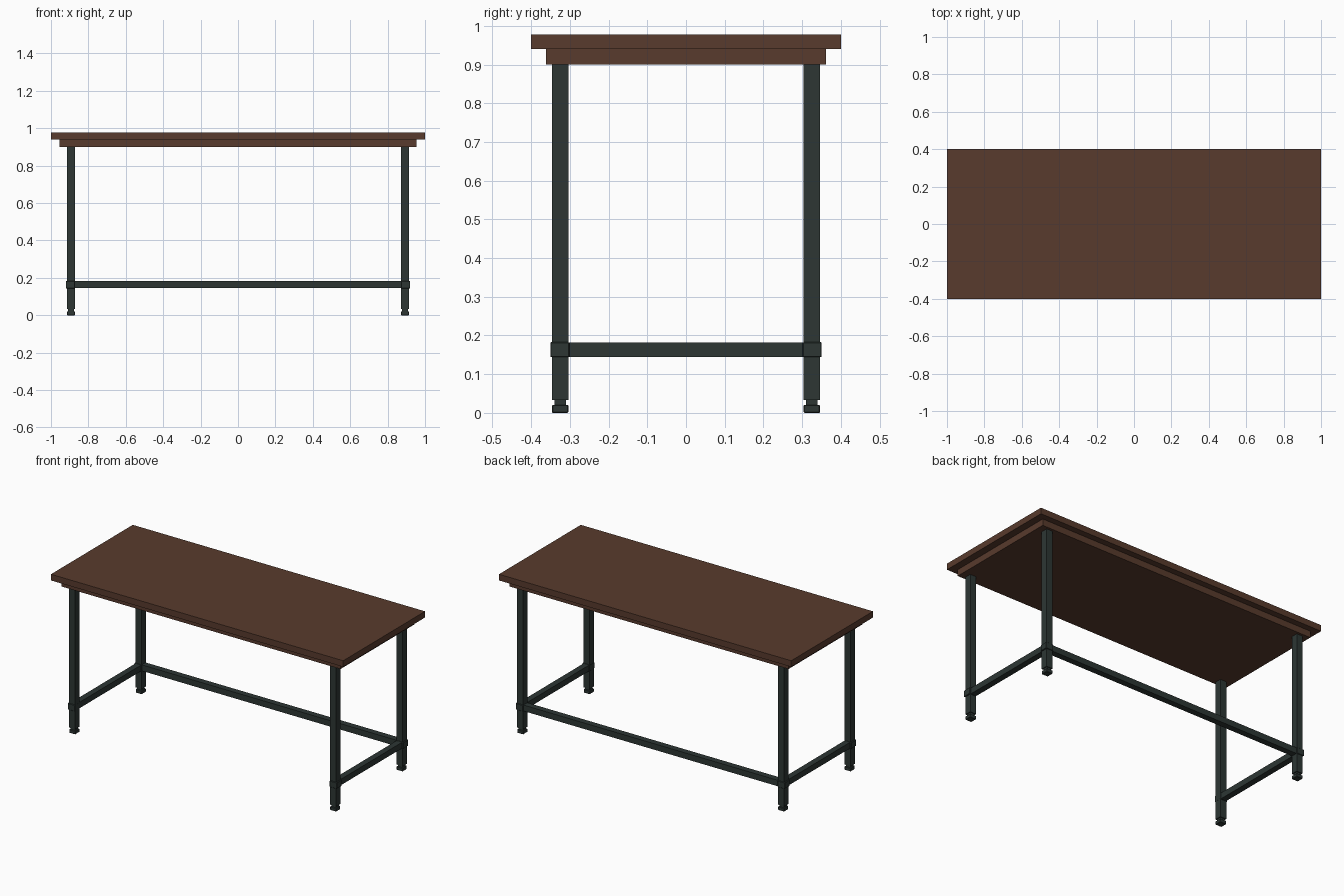
import bpy, bmesh
from mathutils import Vector

if "Cube" in bpy.data.objects:
    bpy.data.objects.remove(bpy.data.objects["Cube"])


def material(name, rgb):
    m = bpy.data.materials.new(name)
    m.diffuse_color = (*rgb, 1)
    m.use_nodes = True
    m.node_tree.nodes["Principled BSDF"].inputs["Base Color"].default_value = m.diffuse_color
    return m


WOOD = material("dark brown wood", (0.098, 0.043, 0.026))
STEEL = material("dark green grey steel", (0.026, 0.037, 0.034))


def box(name, lo, hi, mat, bevel=0):
    """Axis-aligned box between two corners, with optional chamfered edges."""
    lo, hi = Vector(lo), Vector(hi)
    bm = bmesh.new()
    bmesh.ops.create_cube(bm, size=1)
    for v in bm.verts:
        v.co = (lo + hi) / 2 + v.co * (hi - lo)
    if bevel:
        bmesh.ops.bevel(bm, geom=bm.edges[:], offset=bevel, segments=1,
                        affect='EDGES')
    mesh = bpy.data.meshes.new(name)
    bm.to_mesh(mesh)
    bm.free()
    mesh.materials.append(mat)
    ob = bpy.data.objects.new(name, mesh)
    bpy.context.collection.objects.link(ob)
    return ob


def post(name, cx, cy, half, z0, z1, bevel=0):
    box(name, (cx - half, cy - half, z0), (cx + half, cy + half, z1), STEEL, bevel)


# Top board and the smaller slab below it
box("table_top", (-1, -0.4, 0.94), (1, 0.4, 0.978), WOOD)
box("under_top", (-0.955, -0.362, 0.90), (0.955, 0.362, 0.94), WOOD)

# Four legs with collars and levelling feet
LX, LY = 0.893, 0.325
for sx, side in ((-1, "left"), (1, "right")):
    for sy, end in ((-1, "front"), (1, "back")):
        x, y = sx * LX, sy * LY
        tag = f"{end}_{side}"
        post(f"{tag}_leg", x, y, 0.021, 0.033, 0.90)
        post(f"{tag}_foot_neck", x, y, 0.015, 0.018, 0.035)
        post(f"{tag}_foot", x, y, 0.021, 0, 0.021, 0.002)
        post(f"{tag}_collar", x + sx * 0.003, y + sy * 0.001, 0.0245, 0.144, 0.183, 0.002)
    # Side stretcher
    box(f"{side}_stretcher", (sx * LX - 0.019, -LY, 0.145),
        (sx * LX + 0.019, LY, 0.182), STEEL)

# Long stretcher joins the back legs only
box("back_stretcher", (-LX, LY - 0.019, 0.145), (LX, LY + 0.019, 0.182), STEEL)
